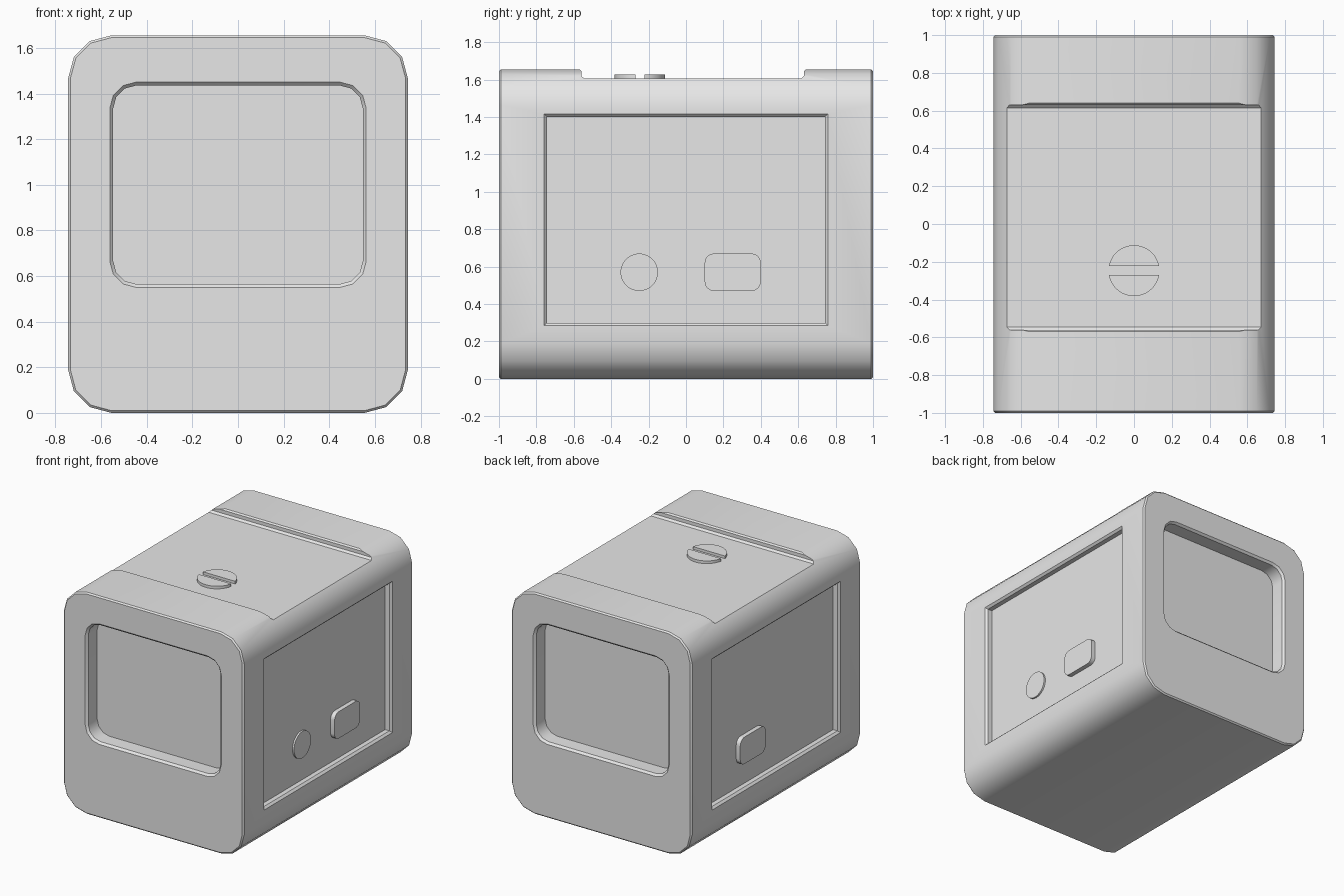
import bpy, bmesh, math

if "Cube" in bpy.data.objects:
    bpy.data.objects.remove(bpy.data.objects["Cube"])

grey = bpy.data.materials.new("light grey")
grey.diffuse_color = (0.8, 0.8, 0.8, 1)
grey.use_nodes = True
grey.node_tree.nodes["Principled BSDF"].inputs["Base Color"].default_value = grey.diffuse_color


def outline(hw, hh, r, segs):
    """Rounded rectangle; r = 0 gives plain corners."""
    if r == 0:
        return [(hw, hh), (-hw, hh), (-hw, -hh), (hw, -hh)]
    pts = []
    for q, (sx, sy) in enumerate([(1, 1), (-1, 1), (-1, -1), (1, -1)]):
        for i in range(segs + 1):
            a = math.pi / 2 * (q + i / segs)
            pts.append((sx * (hw - r) + r * math.cos(a), sy * (hh - r) + r * math.sin(a)))
    return pts


def skin(name, rings):
    """Closed solid through a list of equal-length point rings."""
    bm = bmesh.new()
    loops = [[bm.verts.new(p) for p in ring] for ring in rings]
    n = len(loops[0])
    for a, b in zip(loops, loops[1:]):
        for i in range(n):
            bm.faces.new((a[i], a[(i + 1) % n], b[(i + 1) % n], b[i]))
    bm.faces.new(loops[0][::-1])
    bm.faces.new(loops[-1])
    bmesh.ops.recalc_face_normals(bm, faces=bm.faces[:])
    mesh = bpy.data.meshes.new(name)
    bm.to_mesh(mesh)
    bm.free()
    mesh.materials.append(grey)
    ob = bpy.data.objects.new(name, mesh)
    bpy.context.collection.objects.link(ob)
    return ob


def rounded_block(name, axis, centre, hw, hh, r, segs, steps):
    """Rounded rectangle stacked along x or y; steps are (position, outward offset)."""
    cu, cz = centre
    rings = []
    for w, off in steps:
        pts = outline(hw + off, hh + off, r + off if r else 0, segs)
        if axis == 'y':
            rings.append([(cu + u, w, cz + v) for u, v in pts])
        else:
            rings.append([(w, cu + u, cz + v) for u, v in pts])
    return skin(name, rings)


def smooth(ob):
    bpy.ops.object.select_all(action='DESELECT')
    ob.select_set(True)
    bpy.context.view_layer.objects.active = ob
    bpy.ops.object.shade_smooth_by_angle(angle=math.radians(36))


# main housing with chamfered ends
body = rounded_block("housing", 'y', (0, 0.8275), 0.745, 0.8275, 0.19, 3,
                     [(-1, -0.01), (-0.99, 0), (0.99, 0), (1, -0.01)])

# recesses: windows front and back, panels left and right
cutters = []
for s in (-1, 1):
    cutters.append(rounded_block("window_cutter", 'y', (0, 1.0), 0.547, 0.435, 0.1, 3,
                                 [(s * 1.02, 0.035), (s * 0.985, 0), (s * 0.88, 0)]))
    cutters.append(rounded_block("panel_cutter", 'x', (0, 0.85), 0.743, 0.55, 0, 1,
                                 [(s * 0.77, 0.04), (s * 0.73, 0), (s * 0.695, 0)]))

# shallow channel across the top
prof = [(-0.58, 1.7), (-0.58, 1.665), (-0.56, 1.645), (-0.56, 1.62), (-0.545, 1.606),
        (0.615, 1.606), (0.63, 1.62), (0.63, 1.645), (0.65, 1.665), (0.65, 1.7)]
cutters.append(skin("channel_cutter", [[(x, y, z) for y, z in prof] for x in (-1, 1)]))

bpy.context.view_layer.objects.active = body
for c in cutters:
    c.hide_render = True
    m = body.modifiers.new("cut", 'BOOLEAN')
    m.operation = 'DIFFERENCE'
    m.solver = 'EXACT'
    m.object = c
    bpy.ops.object.modifier_apply(modifier=m.name)
for c in cutters:
    bpy.data.objects.remove(c)
smooth(body)

# side buttons: a rounded block on both sides, a round one on the right only
for s, side in ((-1, "left"), (1, "right")):
    smooth(rounded_block(side + "_button", 'x', (0.25, 0.57), 0.15, 0.1, 0.05, 6,
                         [(s * 0.685, 0), (s * 0.728, 0)]))
smooth(rounded_block("round_button", 'x', (-0.25, 0.57), 0.1, 0.1, 0.1, 10,
                     [(0.685, 0), (0.708, 0)]))

# slotted dial on top: two circle segments with a gap between
R, gap, cy = 0.135, 0.024, -0.247
a0 = math.asin(gap / R)
for s, side in ((-1, "front"), (1, "back")):
    arc = [a0 + (math.pi - 2 * a0) * i / 18 for i in range(19)]
    smooth(skin("dial_" + side + "_half",
                [[(R * math.cos(a), cy + s * R * math.sin(a), z) for a in arc]
                 for z in (1.6, 1.626)]))
